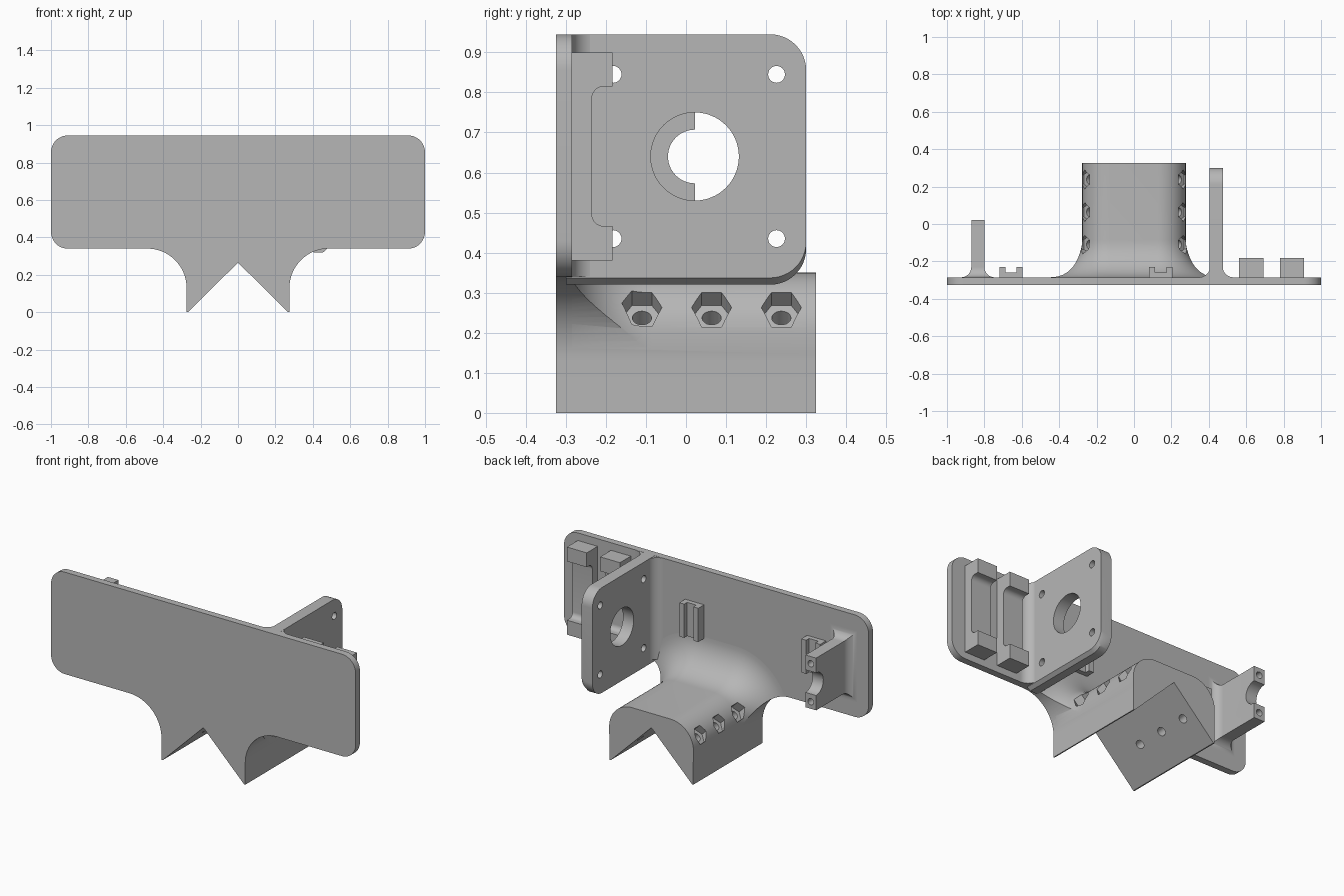
import bpy
import bmesh
from math import sin, cos, pi, radians
from mathutils import Vector

cube = bpy.data.objects.get("Cube")
if cube:
    bpy.data.objects.remove(cube)

grey = bpy.data.materials.new("plain grey")
grey.use_nodes = True
grey.diffuse_color = (0.47, 0.47, 0.47, 1)
grey.node_tree.nodes["Principled BSDF"].inputs["Base Color"].default_value = (0.47, 0.47, 0.47, 1)


def arc(cx, cy, r, start, end, n=12):
    steps = [radians(start + (end - start) * i / n) for i in range(n + 1)]
    return [(cx + r * cos(a), cy + r * sin(a)) for a in steps]


def loft(name, rings):
    """Closed solid through a row of matching rings."""
    bm = bmesh.new()
    rows = [[bm.verts.new(p) for p in ring] for ring in rings]
    n = len(rows[0])
    for a, b in zip(rows, rows[1:]):
        for i in range(n):
            j = (i + 1) % n
            bm.faces.new((a[i], a[j], b[j], b[i]))
    bm.faces.new(rows[0][::-1])
    bm.faces.new(rows[-1])
    bmesh.ops.recalc_face_normals(bm, faces=bm.faces)
    mesh = bpy.data.meshes.new(name)
    bm.to_mesh(mesh)
    bm.free()
    mesh.materials.append(grey)
    obj = bpy.data.objects.new(name, mesh)
    bpy.context.collection.objects.link(obj)
    return obj


def along_y(pts, y):
    return [(x, y, z) for x, z in pts]


def along_x(pts, x):
    return [(x, y, z) for y, z in pts]


def along_z(pts, z):
    return [(x, y, z) for x, y in pts]


def rod(start, end, r, n=32):
    start, end = Vector(start), Vector(end)
    turn = (end - start).to_track_quat('Z', 'Y')
    ring = [turn @ Vector((r * cos(2 * pi * i / n), r * sin(2 * pi * i / n), 0)) for i in range(n)]
    return loft("cutter", [[p + v for v in ring] for p in (start, end)])


def boolean(obj, cutter, operation='DIFFERENCE'):
    mod = obj.modifiers.new("cut", 'BOOLEAN')
    mod.object, mod.operation, mod.solver = cutter, operation, 'EXACT'
    bpy.context.view_layer.objects.active = obj
    bpy.ops.object.modifier_apply(modifier=mod.name)
    bpy.data.objects.remove(cutter)


FACE = -0.285   # rear face of the main plate


def flare(name, section, r, end):
    """Sweep a section back from the plate, with a fillet at its root."""
    rings = [along_y(section(r), FACE - 0.035)]
    for i in range(17):
        a = pi / 2 * i / 16
        rings.append(along_y(section(r * (1 - sin(a))), FACE + r * (1 - cos(a))))
    return loft(name, rings + [along_y(section(0), end)])


# Main plate with curved neck and V notch
half = [(0.268, 0), (0.275, 0)] + arc(0.485, 0.13, 0.21, 180, 90, 20)
half += arc(0.91, 0.43, 0.09, -90, 0) + arc(0.91, 0.855, 0.09, 0, 90)
outline = [(0, 0.265)] + half + [(-x, z) for x, z in reversed(half)]
parts = [loft("main_plate", [along_y(outline, -0.325), along_y(outline, FACE)])]


# Saddle block blending into the plate, trimmed to the plate outline
def arch(f):
    side = 0.277 + f
    r = 0.15 + f
    right = [(side, -0.05)] + arc(0.127, 0.2, r, 0, 90, 16)
    return right + [(-x, z) for x, z in reversed(right)]


saddle = flare("saddle", arch, 0.2, 0.325)
boolean(saddle, loft("cutter", [along_y(outline, -0.4), along_y(outline, 0.4)]), 'INTERSECT')

# Nut pockets and screw holes square to the V faces
for s in (-1, 1):
    for y in (-0.11, 0.064, 0.238):
        boolean(saddle, rod((s * 0.237, y, 0.237), (s * 0.36, y, 0.36), 0.05, 6))
        boolean(saddle, rod((s * 0.08, y, 0.08), (s * 0.3, y, 0.3), 0.024, 24))
parts.append(saddle)


# Motor plate with shaft hole, four screw holes and a filleted root
def motor_side(low):
    return ([(-0.3, low)] + arc(0.21, low + 0.09, 0.09, -90, 0)
            + arc(0.21, 0.855, 0.09, 0, 90) + [(-0.3, 0.945)])


AXIS_Y, AXIS_Z = 0.022, 0.64
motor = loft("motor_plate", [along_x(motor_side(0.32), 0.405),
                             along_x(motor_side(0.32), 0.455),
                             along_x(motor_side(0.337), 0.475)])
boolean(motor, rod((0.3, AXIS_Y, AXIS_Z), (0.6, AXIS_Y, AXIS_Z), 0.11, 64))
for y in (-0.182, 0.226):
    for z in (AXIS_Z - 0.205, AXIS_Z + 0.205):
        boolean(motor, rod((0.3, y, z), (0.6, y, z), 0.021, 24))
parts.append(motor)


def motor_root(f):
    return [(0.407 - f, 0.34), (0.473 + f, 0.34), (0.473 + f, 0.944), (0.407 - f, 0.944)]


parts.append(flare("motor_plate_fillet", motor_root, 0.06, -0.22))


# Bearing arm with half-round seat and two screw holes
def arm_section(f):
    low, high = AXIS_Z - 0.155 - f, AXIS_Z + 0.155 + f
    return [(-0.87 - f, low), (-0.8 + f, low), (-0.8 + f, high), (-0.87 - f, high)]


arm = flare("bearing_arm", arm_section, 0.055, AXIS_Y)
boolean(arm, rod((-1, AXIS_Y, AXIS_Z), (-0.7, AXIS_Y, AXIS_Z), 0.067, 48))
for z in (AXIS_Z - 0.113, AXIS_Z + 0.113):
    boolean(arm, rod((-0.835, -0.12, z), (-0.835, 0.1, z), 0.019, 24))
parts.append(arm)

# Cable holders with raised ends
holder = [(-0.3, 0.38), (-0.183, 0.38), (-0.183, 0.466)] + arc(-0.205, 0.496, 0.03, 270, 180, 8)
holder += arc(-0.205, 0.785, 0.03, 180, 90, 8) + [(-0.183, 0.815), (-0.183, 0.9), (-0.3, 0.9)]
for name, x in (("inner", 0.562), ("outer", 0.78)):
    parts.append(loft(name + "_cable_holder", [along_x(holder, x), along_x(holder, x + 0.13)]))

# Small channel clips
for name, x in (("outer", -0.658), ("middle", 0.143)):
    right = [(0.062, -0.3), (0.062, -0.23), (0.03, -0.23), (0.03, -0.258)]
    clip = [(x + dx, y) for dx, y in right] + [(x - dx, y) for dx, y in reversed(right)]
    parts.append(loft(name + "_clip", [along_z(clip, AXIS_Z - 0.1), along_z(clip, AXIS_Z + 0.1)]))

# Smooth the curved faces, keeping sharp edges
bpy.ops.object.select_all(action='DESELECT')
for part in parts:
    part.select_set(True)
bpy.context.view_layer.objects.active = parts[0]
bpy.ops.object.shade_smooth_by_angle(angle=radians(30))
